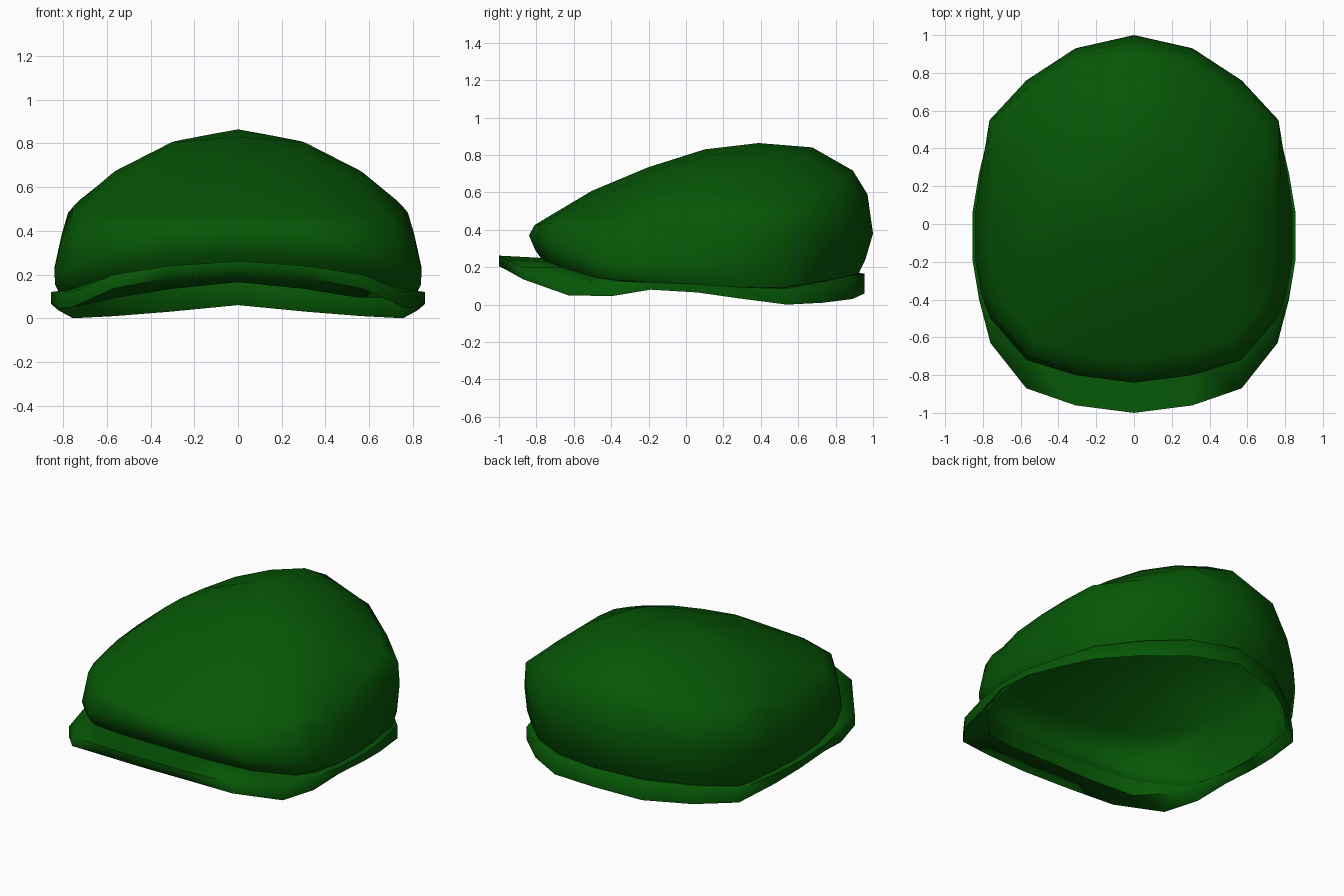
import bpy, bmesh, math

if "Cube" in bpy.data.objects:
    bpy.data.objects.remove(bpy.data.objects["Cube"])

green = bpy.data.materials.new("dark_green")
green.diffuse_color = (0.002, 0.095, 0.002, 1)
green.use_nodes = True
green.node_tree.nodes["Principled BSDF"].inputs["Base Color"].default_value = green.diffuse_color


def full_ring(half):
    """Mirror a back-to-front half outline into a closed loop."""
    return half + [(-x, y, z) for x, y, z in reversed(half[1:-1])]


def loft(name, halves, apex=None, closed=False, angle=60):
    """Skin rings into one object, optionally capped or closed on itself."""
    bm = bmesh.new()
    rings = [[bm.verts.new(p) for p in full_ring(h)] for h in halves]
    pairs = list(zip(rings, rings[1:]))
    if closed:
        pairs.append((rings[-1], rings[0]))
    n = len(rings[0])
    for a, b in pairs:
        for i in range(n):
            j = (i + 1) % n
            bm.faces.new((a[i], b[i], b[j], a[j]))
    if apex:
        tip = bm.verts.new(apex)
        for i in range(n):
            bm.faces.new((rings[-1][i], tip, rings[-1][(i + 1) % n]))
    mesh = bpy.data.meshes.new(name)
    bm.to_mesh(mesh)
    bm.free()
    mesh.materials.append(green)
    obj = bpy.data.objects.new(name, mesh)
    bpy.context.collection.objects.link(obj)
    bpy.context.view_layer.objects.active = obj
    obj.select_set(True)
    bpy.ops.object.shade_smooth_by_angle(angle=math.radians(angle))
    obj.select_set(False)


def interp(t, ts, vs):
    """Piecewise linear lookup."""
    t = max(ts[0], min(ts[-1], t))
    for k in range(len(ts) - 1):
        if t <= ts[k + 1]:
            return vs[k] + (vs[k + 1] - vs[k]) * (t - ts[k]) / (ts[k + 1] - ts[k])


# Lengthwise profiles of the crown top at five distances from the centre line
STATIONS = [-.81, -.67, -.5, -.3, -.1, .15, .4, .68, .89, .97]
COLUMNS = [0, .33, .57, .77, .85]
PROFILES = [[.425, .51, .61, .70, .77, .84, .865, .84, .72, .59],
            [.41, .49, .575, .66, .735, .80, .81, .75, .61, .50],
            [.36, .44, .52, .59, .65, .675, .645, .54, .42, .38],
            [.30, .33, .38, .45, .49, .50, .51, .47, .38, .38],
            [.22, .22, .22, .23, .24, .25, .28, .30, .30, .30]]


def height(x, y):
    return interp(x, COLUMNS, [interp(y, STATIONS, p) for p in PROFILES])


# Half outlines from the back centre round the right side to the front centre
crown_outline = [(0, 1.0), (.31, .93), (.57, .76), (.765, .55), (.81, .27), (.84, .06),
                 (.84, -.19), (.805, -.38), (.76, -.50), (.57, -.72), (.31, -.80), (0, -.84)]
band_outline = [(0, .955), (.31, .89), (.56, .73), (.755, .54), (.82, .27), (.855, .06),
                (.855, -.19), (.82, -.40), (.76, -.63), (.57, -.87), (.31, -.96), (0, -1.0)]
widest_z = [.38, .38, .36, .35, .27, .23, .21, .21, .23, .30, .35, .37]
seam_z = [.17, .15, .12, .09, .095, .11, .12, .13, .14, .20, .23, .25]
band_top = [.165, .14, .11, .085, .095, .11, .12, .125, .12, .20, .24, .262]
band_low = [.06, .03, .01, 0, .035, .065, .08, .045, .05, .135, .185, .205]
inner_low = [.155, .135, .105, .08, .085, .10, .105, .10, .09, .095, .135, .165]

# Crown: tucked-in seam, bulge, widest line, then shrinking rings up to the top
CY = 0.1
seam = [(x * .97, y * .925, z) for (x, y), z in zip(crown_outline, seam_z)]
bulge = [(x * .995, y * .96, s + (w - s) * .35)
         for (x, y), s, w in zip(crown_outline, seam_z, widest_z)]
widest = [(x, y, z) for (x, y), z in zip(crown_outline, widest_z)]
rings = [seam, bulge, widest]
for sy, sx in [(.967, .96), (.88, .90), (.64, .68), (.32, .38)]:
    ring = []
    for i, (x, y) in enumerate(crown_outline):
        px, py = x * sx, CY + (y - CY) * sy
        if i == 3 and sy > .9:      # rear corner stays nearly upright
            px = .765
        ring.append((px, py, height(px, py)))
    rings.append(ring)
loft("crown", rings, apex=(0, CY, .83), angle=90)

# Band that widens into the brim at the front; underneath it slopes up to the crown opening
outer = lambda zs: [(x, y, z) for (x, y), z in zip(band_outline, zs)]
inner = [(x * .99, y * .99, z) for (x, y, _), z in zip(seam, inner_low)]
loft("band_and_brim", [outer(band_low), outer(band_top), seam, inner], closed=True, angle=80)
